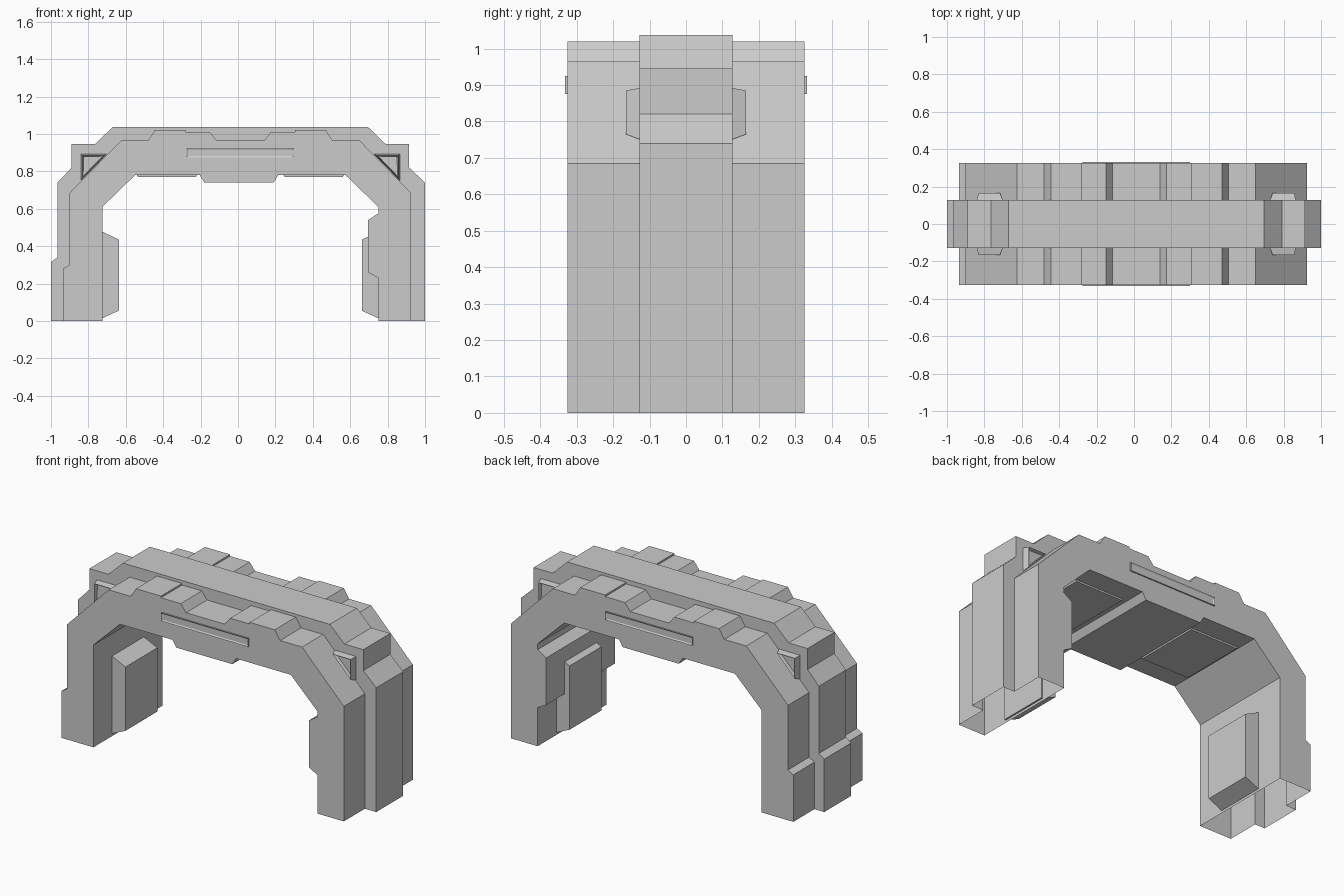
import bpy, bmesh
from mathutils import Vector

if "Cube" in bpy.data.objects:
    bpy.data.objects.remove(bpy.data.objects["Cube"])

CX = 0.0125   # symmetry line of the arch


def finish(name, bm):
    bmesh.ops.recalc_face_normals(bm, faces=bm.faces)
    me = bpy.data.meshes.new(name)
    bm.to_mesh(me)
    bm.free()
    ob = bpy.data.objects.new(name, me)
    bpy.context.collection.objects.link(ob)
    return ob


def loft(name, a, ya, b, yb, rim=0, sink=0):
    """Join an x-z outline at ya to one at yb; optionally inset and sink the yb face."""
    bm = bmesh.new()
    va = [bm.verts.new((x, ya, z)) for x, z in a]
    vb = [bm.verts.new((x, yb, z)) for x, z in b]
    bm.faces.new(va)
    end = bm.faces.new(vb[::-1])
    n = len(va)
    for i in range(n):
        j = (i + 1) % n
        bm.faces.new((va[i], vb[i], vb[j], va[j]))
    if rim:
        bmesh.ops.recalc_face_normals(bm, faces=bm.faces)
        bmesh.ops.inset_region(bm, faces=[end], thickness=rim)
        d = sink if ya < yb else -sink
        for v in end.verts:
            v.co.y -= d
    return finish(name, bm)


def flip(pts):
    return [(2 * CX - x, z) for x, z in reversed(pts)]


LOW = -0.1   # below ground, trimmed later

# Main arch outline: outer edge left to right, then inner edge back
top_half = [(-0.90, 0.685), (-0.625, 0.965), (-0.48, 0.965), (-0.445, 1.02),
            (-0.28, 1.02), (-0.28, 1.01), (-0.15, 1.01), (-0.115, 0.965)]
body = ([(-0.935, LOW), (-0.935, 0.28), (-0.90, 0.30)] + top_half + flip(top_half)
        + [(0.925, LOW), (0.75, LOW), (0.75, 0.23), (0.695, 0.26), (0.695, 0.54),
           (0.75, 0.575), (0.75, 0.61), (0.575, 0.78), (0.215, 0.78), (0.19, 0.74),
           (-0.18, 0.74), (-0.205, 0.78), (-0.55, 0.78), (-0.725, 0.61), (-0.725, LOW)])
arch = loft("arch_body", body, -0.325, body, 0.325)

# Raised centre band running over the arch
band_half = [(-0.965, 0.74), (-0.89, 0.82), (-0.89, 0.945), (-0.765, 0.945), (-0.67, 1.037)]
band_right = flip(band_half)
band_right[-1] = (1.0, 0.74)
band_pts = ([(-1, LOW), (-1, 0.315), (-0.965, 0.34)] + band_half + band_right
            + [(1, LOW), (0.83, LOW), (0.83, 0.64), (0.6, 0.87),
               (-0.575, 0.87), (-0.805, 0.64), (-0.805, LOW)])
band = loft("centre_band", band_pts, -0.127, band_pts, 0.127)

# Fuse band and arch into one shell, then trim it open at the feet
mod = arch.modifiers.new("fuse", 'BOOLEAN')
mod.operation, mod.solver, mod.object = 'UNION', 'EXACT', band
bpy.context.view_layer.update()
ev = arch.evaluated_get(bpy.context.evaluated_depsgraph_get())
bm = bmesh.new()
bm.from_mesh(ev.to_mesh())
ev.to_mesh_clear()
arch.modifiers.clear()
bpy.data.objects.remove(band)
bmesh.ops.bisect_plane(bm, geom=bm.verts[:] + bm.edges[:] + bm.faces[:],
                       plane_co=Vector((0, 0, 0)), plane_no=Vector((0, 0, 1)), clear_inner=True)
bm.to_mesh(arch.data)
bm.free()

# Framed slots and corner brackets on both faces
slot = [(-0.275, 0.875), (0.30, 0.875), (0.30, 0.925), (-0.275, 0.925)]
tri = [(-0.842, 0.893), (-0.70, 0.893), (-0.842, 0.748)]
tri_tip = [(-0.832, 0.885), (-0.716, 0.885), (-0.832, 0.765)]
for s, side in ((-1, "front"), (1, "back")):
    loft(side + "_slot", slot, s * 0.31, slot, s * 0.332, rim=0.011, sink=0.005)
    loft(side + "_left_bracket", tri, s * 0.12, tri_tip, s * 0.165, rim=0.01, sink=0.02)
    loft(side + "_right_bracket", flip(tri), s * 0.12, flip(tri_tip), s * 0.165,
         rim=0.01, sink=0.02)

# Sloped pads on the inner leg walls
pad = [(-0.735, 0.015), (-0.725, 0.015), (-0.637, 0.055), (-0.637, 0.435),
       (-0.725, 0.477), (-0.735, 0.477)]
loft("left_pad", pad, -0.15, pad, 0.15)
loft("right_pad", flip(pad), -0.15, flip(pad), 0.15)

# Thin panels under the lintel
panel = [(-0.545, 0.785), (-0.535, 0.77), (-0.225, 0.77), (-0.215, 0.785)]
loft("left_under_panel", panel, -0.2, panel, 0.2)
loft("right_under_panel", flip(panel), -0.2, flip(panel), 0.2)
